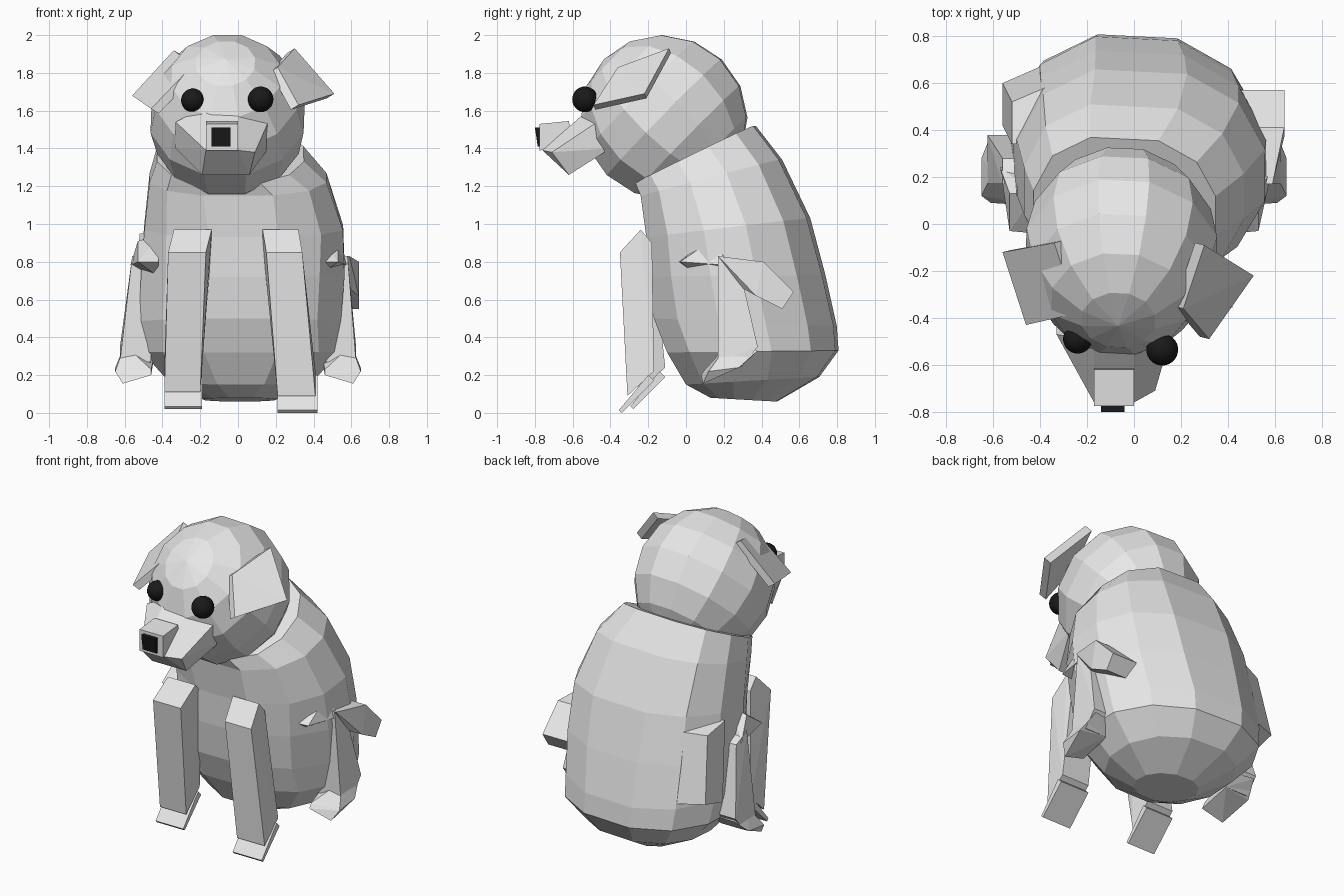
import bpy, bmesh, math
from mathutils import Vector, Matrix

if "Cube" in bpy.data.objects:
    bpy.data.objects.remove(bpy.data.objects["Cube"])


def material(name, v):
    m = bpy.data.materials.new(name)
    m.diffuse_color = (v, v, v, 1)
    m.use_nodes = True
    m.node_tree.nodes["Principled BSDF"].inputs["Base Color"].default_value = m.diffuse_color
    return m


FUR = material("light grey fur", 0.8)
BLACK = material("black", 0.01)


def finish(bm, name, mat, smooth=False):
    bmesh.ops.recalc_face_normals(bm, faces=bm.faces)
    me = bpy.data.meshes.new(name)
    for f in bm.faces:
        f.smooth = smooth
    bm.to_mesh(me)
    bm.free()
    me.materials.append(mat)
    ob = bpy.data.objects.new(name, me)
    bpy.context.collection.objects.link(ob)
    return ob


def hull(name, pts, mat=FUR):
    bm = bmesh.new()
    for p in pts:
        bm.verts.new(p)
    bmesh.ops.convex_hull(bm, input=bm.verts)
    loose = [v for v in bm.verts if not v.link_faces]
    bmesh.ops.delete(bm, geom=loose, context='VERTS')
    bmesh.ops.dissolve_limit(bm, angle_limit=math.radians(3),
                             verts=bm.verts, edges=bm.edges)
    return finish(bm, name, mat)


def ball(name, center, scale, axis, mat, seg, rings, smooth=False):
    bm = bmesh.new()
    bmesh.ops.create_uvsphere(bm, u_segments=seg, v_segments=rings, radius=1)
    spin = Matrix.Rotation(math.pi / seg, 3, 'Z')
    rot = Vector(axis).to_track_quat('Z', 'Y')
    for v in bm.verts:
        p = rot @ (spin @ v.co)
        v.co = Vector(center) + Vector([a * b for a, b in zip(p, scale)])
    return finish(bm, name, mat, smooth)


def span(x0, x1, yz):
    """Profile points in the side plane, spread between two x values."""
    return [(x, y, z) for x in (x0, x1) for y, z in yz]


# Body: rings given as front (y, z), back (y, z), left x, right x, front and back roundness
RINGS = [
    (0.13, 0.08, 0.48, 0.06, -0.18, 0.20, 0.9, 0.85),
    (0.00, 0.15, 0.70, 0.19, -0.37, 0.40, 0.85, 0.85),
    (-0.10, 0.32, 0.80, 0.33, -0.51, 0.54, 0.75, 0.85),
    (-0.17, 0.50, 0.79, 0.46, -0.53, 0.55, 0.85, 0.85),
    (-0.20, 0.72, 0.73, 0.73, -0.52, 0.57, 0.9, 0.8),
    (-0.21, 0.93, 0.65, 1.03, -0.50, 0.56, 0.8, 0.75),
    (-0.24, 1.15, 0.50, 1.34, -0.47, 0.47, 0.7, 0.7),
    (-0.27, 1.22, 0.36, 1.52, -0.43, 0.35, 0.7, 0.75),
]
N = 12
bm = bmesh.new()
loops = []
for yf, zf, yb, zb, xl, xr, front, back in RINGS:
    ring = []
    for i in range(N):
        a = 2 * math.pi * (i + 0.5) / N
        sx, sy = math.sin(a), -math.cos(a)
        t = (sy / math.cos(math.pi / N) + 1) / 2
        sx = math.copysign(abs(sx) ** (front if sy < 0 else back), sx) * 1.02
        x = (xl + xr) / 2 + sx * (xr - xl) / 2
        ring.append(bm.verts.new((x, yf + t * (yb - yf) - 0.05 * x * t, zf + t * (zb - zf))))
    loops.append(ring)
for a, b in zip(loops, loops[1:]):
    for i in range(N):
        j = (i + 1) % N
        bm.faces.new((a[i], a[j], b[j], b[i]))
bm.faces.new(loops[0])
bm.faces.new(loops[-1])
finish(bm, "body", FUR)

# Head, jaw and snout
ball("head", (-0.055, -0.115, 1.565), (0.42, 0.445, 0.442), (-0.03, -0.72, 0.7), FUR, 12, 8)
hull("jaw",
     span(-0.19, 0.06, [(-0.62, 1.26)])
     + span(-0.17, 0.0, [(-0.76, 1.39), (-0.50, 1.62)])
     + span(-0.18, 0.09, [(-0.71, 1.38)])
     + span(-0.33, 0.16, [(-0.47, 1.54), (-0.40, 1.40)]))
hull("snout",
     span(-0.17, 0.0, [(-0.775, 1.53), (-0.775, 1.39), (-0.62, 1.545), (-0.60, 1.40)]))
hull("nose", span(-0.14, -0.04, [(-0.80, 1.51), (-0.785, 1.41), (-0.76, 1.51), (-0.76, 1.41)]), BLACK)

# Eyes
ball("left_eye", (-0.24, -0.49, 1.655), (0.062,) * 3, (0, 0, 1), BLACK, 24, 14, True)
ball("right_eye", (0.12, -0.535, 1.66), (0.068,) * 3, (0, 0, 1), BLACK, 24, 14, True)

# Ears: flat slabs made from four outer corners
EARS = {
    "right_ear": [(0.30, -0.09, 1.93), (0.51, -0.22, 1.69), (0.32, -0.49, 1.63), (0.21, -0.36, 1.83)],
    "left_ear": [(-0.34, -0.08, 1.92), (-0.56, -0.12, 1.68), (-0.46, -0.43, 1.61), (-0.24, -0.38, 1.84)],
}
for name, pts in EARS.items():
    side = 1 if name == "right_ear" else -1
    inner = [(x - 0.04 * side, y + 0.01, z - 0.025) for x, y, z in pts]
    hull(name, pts + inner)

# Front legs with slanted toes: x ranges at top and bottom, x skew of the back, foot shift
for side, t0, t1, b0, b1, skew, dy, dz in (
        ("left", -0.37, -0.17, -0.39, -0.20, 0.03, 0.06, 0.02),
        ("right", 0.15, 0.34, 0.21, 0.41, -0.02, 0.0, 0.0)):
    hull(side + "_front_leg",
         span(t0, t1, [(-0.35, 0.85)])
         + span(t0 + skew, t1 + skew, [(-0.24, 0.97), (-0.18, 0.90)])
         + span(b0, b1, [(-0.31 + dy, 0.09 + dz), (-0.17 + dy, 0.22 + dz)]))
    hull(side + "_front_foot",
         span(b0, b1 + 0.01, [(-0.355 + dy, 0.015 + dz), (-0.34 + dy, 0.0 + dz),
                              (-0.17 + dy, 0.17 + dz), (-0.20 + dy, 0.20 + dz)]))

# Hind thighs: a bent band on the right, a broad leaning block on the left
hull("right_thigh",
     span(0.46, 0.59, [(0.17, 0.83), (0.27, 0.82), (0.30, 0.66)])
     + span(0.46, 0.64, [(0.41, 0.80), (0.57, 0.64), (0.51, 0.55), (0.37, 0.62)]))
hull("left_thigh",
     span(-0.40, -0.52, [(0.34, 0.95), (0.52, 0.92)])
     + span(-0.42, -0.56, [(0.42, 0.46), (0.60, 0.51)])
     + [(-0.38, 0.58, 0.93), (-0.40, 0.67, 0.50)])

# Knee, shin and foot on each side
for side, s in (("left", -1), ("right", 1)):
    k = 0.02 if s > 0 else 0.0
    hull(side + "_knee",
         [(s * 0.42, -0.04, 0.80), (s * 0.53, -0.03, 0.80), (s * 0.42, 0.13, 0.94),
          (s * 0.53, 0.13, 0.91), (s * 0.42, 0.06, 0.72), (s * (0.57 + k), 0.24, 0.78),
          (s * 0.42, 0.24, 0.74)])
    hull(side + "_shin",
         span(s * 0.46, s * (0.56 + k), [(0.17, 0.83), (0.28, 0.78)])
         + span(s * 0.46, s * 0.625, [(0.17, 0.27), (0.30, 0.25), (0.38, 0.35)]))
    hull(side + "_hind_foot",
         [(s * 0.46, 0.08, 0.20), (s * 0.61, 0.09, 0.155), (s * 0.65, 0.12, 0.22),
          (s * 0.46, 0.10, 0.23), (s * 0.65, 0.28, 0.24), (s * 0.61, 0.38, 0.33),
          (s * 0.44, 0.36, 0.32), (s * 0.46, 0.30, 0.25), (s * 0.60, 0.22, 0.36)])
